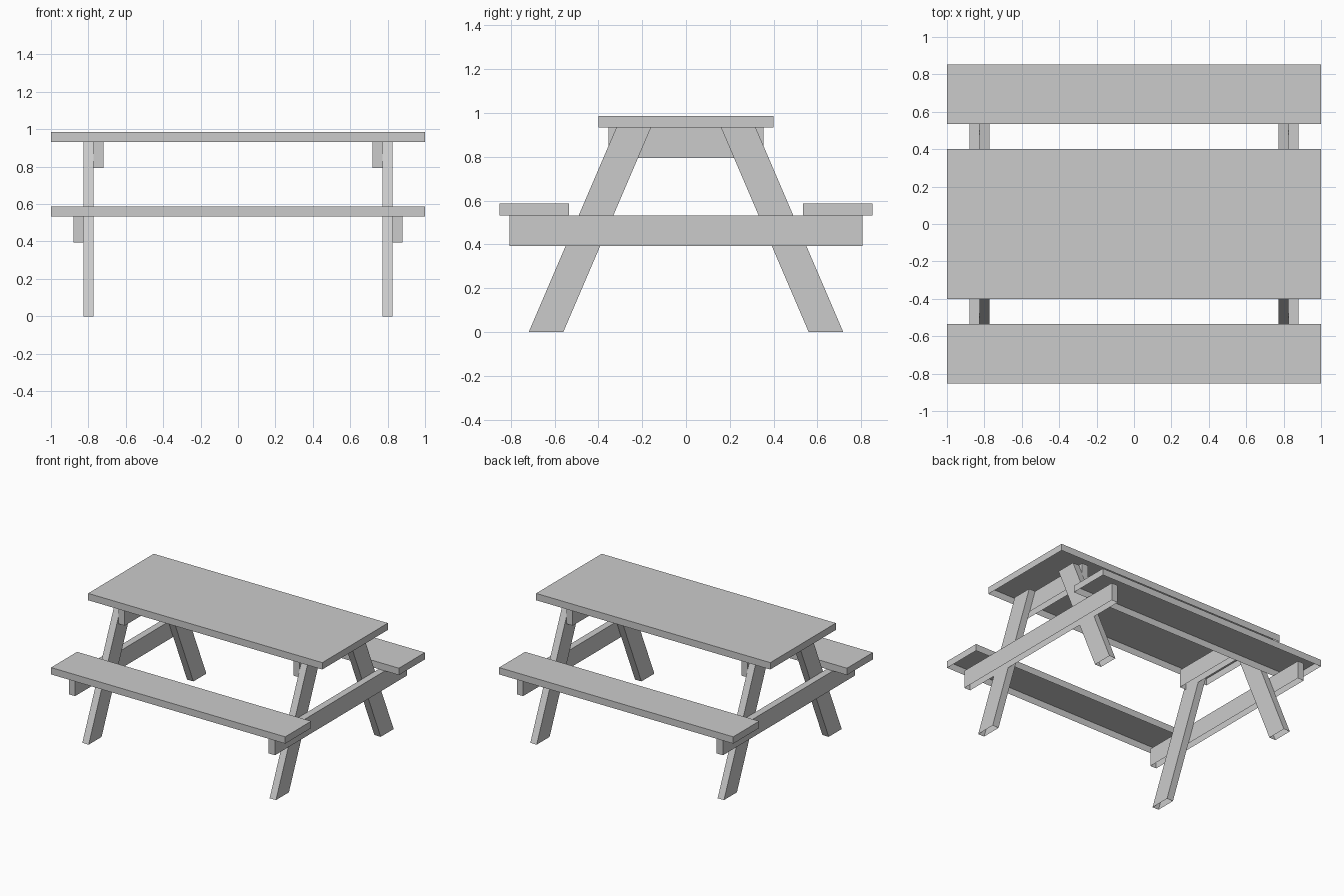
import bpy, bmesh

if "Cube" in bpy.data.objects:
    bpy.data.objects.remove(bpy.data.objects["Cube"])


def prism(name, profile, x0, x1):
    """Extrude a (y, z) profile along x, leaving the underside open."""
    bm = bmesh.new()
    face = bm.faces.new([bm.verts.new((x0, y, z)) for y, z in profile])
    ext = bmesh.ops.extrude_face_region(bm, geom=[face], use_keep_orig=True)
    verts = [g for g in ext["geom"] if isinstance(g, bmesh.types.BMVert)]
    bmesh.ops.translate(bm, verts=verts, vec=(x1 - x0, 0, 0))
    bmesh.ops.recalc_face_normals(bm, faces=bm.faces)
    # Hollow shell: remove the bottom face
    zmin = min(z for _, z in profile)
    bottom = [f for f in bm.faces if all(abs(v.co.z - zmin) < 1e-4 for v in f.verts)]
    bmesh.ops.delete(bm, geom=bottom, context='FACES_ONLY')
    mesh = bpy.data.meshes.new(name)
    bm.to_mesh(mesh)
    bm.free()
    obj = bpy.data.objects.new(name, mesh)
    bpy.context.collection.objects.link(obj)
    return obj


def board(name, y0, y1, z0, z1, x0, x1):
    return prism(name, [(y0, z0), (y1, z0), (y1, z1), (y0, z1)], x0, x1)


# Table top
board("table_top", -0.4, 0.4, 0.933, 0.986, -1, 1)

# Bench seats
board("front_seat", -0.852, -0.535, 0.533, 0.586, -1, 1)
board("back_seat", 0.535, 0.852, 0.533, 0.586, -1, 1)

for side, s in (("left", -1), ("right", 1)):
    # Slanted legs
    for end, e in (("front", -1), ("back", 1)):
        leg = [(0.718, 0), (0.56, 0), (0.16, 0.933), (0.318, 0.933)]
        prism(f"{end}_{side}_leg", [(e * y, z) for y, z in leg], s * 0.773, s * 0.827)
    # Seat beam outside the legs, top beam inside them
    board(f"{side}_seat_beam", -0.806, 0.806, 0.394, 0.533, s * 0.827, s * 0.88)
    board(f"{side}_top_beam", -0.354, 0.354, 0.794, 0.933, s * 0.72, s * 0.773)
